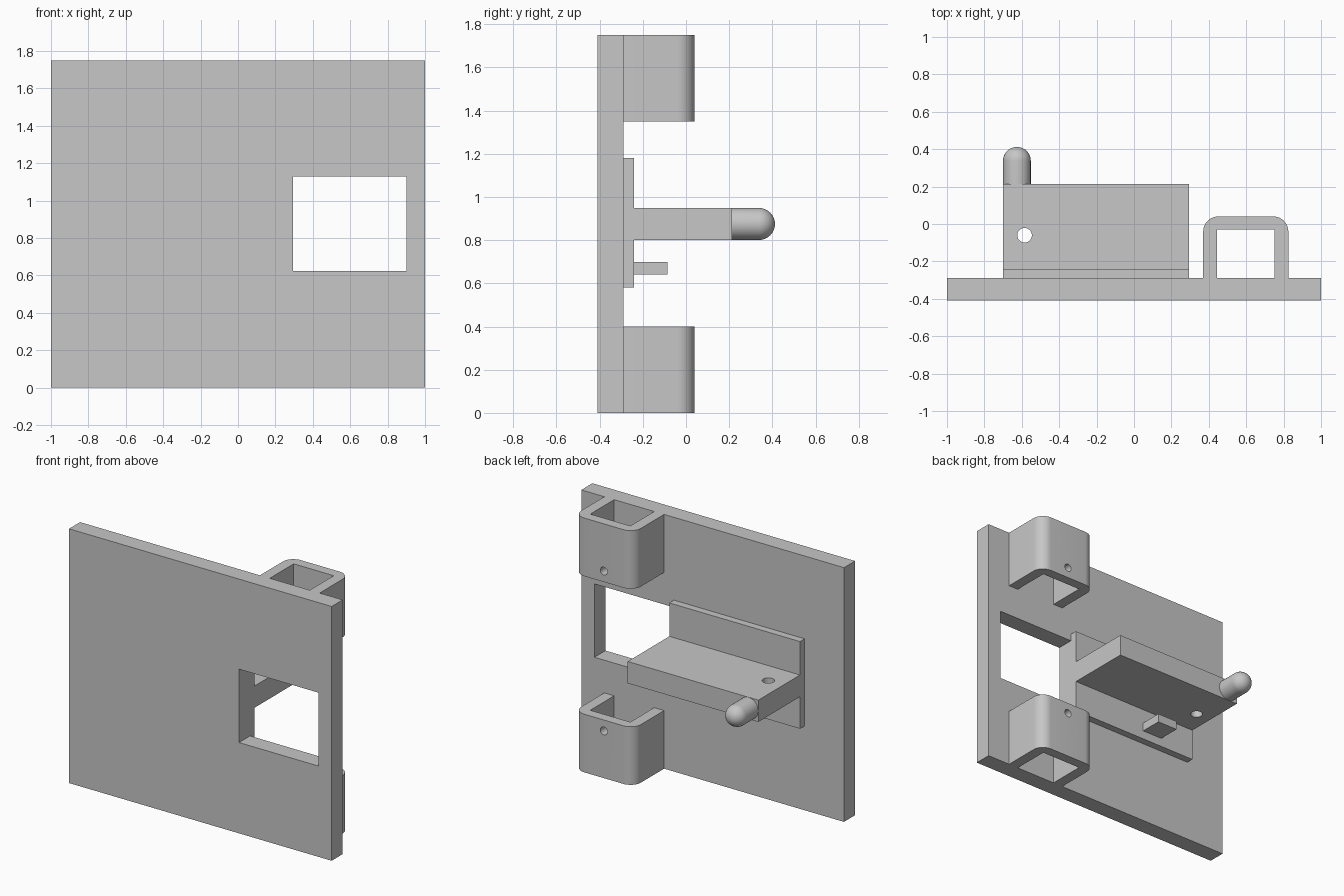
import bpy, bmesh
from math import pi, sin, cos, radians
from mathutils import Matrix, Vector

old = bpy.data.objects.get("Cube")
if old:
    bpy.data.objects.remove(old, do_unlink=True)

GREY = (0.57, 0.57, 0.57, 1)
grey = bpy.data.materials.new("plain_grey")
grey.use_nodes = True
grey.diffuse_color = GREY
grey.node_tree.nodes["Principled BSDF"].inputs["Base Color"].default_value = GREY


def finish(name, bm):
    bmesh.ops.recalc_face_normals(bm, faces=bm.faces[:])
    mesh = bpy.data.meshes.new(name)
    bm.to_mesh(mesh)
    bm.free()
    mesh.materials.append(grey)
    obj = bpy.data.objects.new(name, mesh)
    bpy.context.collection.objects.link(obj)
    return obj


def activate(obj):
    bpy.ops.object.select_all(action='DESELECT')
    obj.select_set(True)
    bpy.context.view_layer.objects.active = obj


def smooth(obj):
    activate(obj)
    bpy.ops.object.shade_smooth_by_angle(angle=radians(35))


def box(name, x, y, z):
    bm = bmesh.new()
    size = Matrix.Diagonal((x[1] - x[0], y[1] - y[0], z[1] - z[0], 1))
    centre = Vector((sum(x), sum(y), sum(z))) / 2
    bmesh.ops.create_cube(bm, size=1, matrix=Matrix.Translation(centre) @ size)
    return finish(name, bm)


def rod(name, centre, radius, depth, axis):
    bm = bmesh.new()
    turn = Matrix.Rotation(pi / 2, 4, 'X') if axis == 'Y' else Matrix()
    bmesh.ops.create_cone(bm, cap_ends=True, segments=32, radius1=radius, radius2=radius,
                          depth=depth, matrix=Matrix.Translation(centre) @ turn)
    return finish(name, bm)


def cut(obj, cutter):
    cutter.hide_render = True
    mod = obj.modifiers.new("cut", 'BOOLEAN')
    mod.operation = 'DIFFERENCE'
    mod.solver = 'EXACT'
    mod.object = cutter
    activate(obj)
    bpy.ops.object.modifier_apply(modifier=mod.name)
    bpy.data.objects.remove(cutter, do_unlink=True)


BACK = -0.29   # rear face of the panel

# Panel with its window
panel = box("panel", (-1, 1), (-0.41, BACK), (0, 1.75))
cut(panel, box("window_cutter", (0.295, 0.9), (-0.6, -0.1), (0.625, 1.13)))


# U-shaped brackets with rounded outer corners and a pin hole
def bracket(name, low, high, hole_z):
    left, right, back, r = 0.37, 0.825, 0.04, 0.08
    outline = [(0.445, BACK), (left, BACK)]
    for cx, start in ((left + r, pi), (right - r, pi / 2)):
        for i in range(13):
            a = start - i * pi / 24
            outline.append((cx + r * cos(a), back - r + r * sin(a)))
    outline += [(right, BACK), (0.75, BACK), (0.75, -0.03), (0.445, -0.03)]
    bm = bmesh.new()
    face = bm.faces.new([bm.verts.new((x, y, low)) for x, y in outline])
    up = bmesh.ops.extrude_face_region(bm, geom=[face])["geom"]
    bmesh.ops.translate(bm, vec=(0, 0, high - low),
                        verts=[v for v in up if isinstance(v, bmesh.types.BMVert)])
    obj = finish(name, bm)
    cut(obj, rod("pin_cutter", (0.5975, 0, hole_z), 0.027, 0.2, 'Y'))
    smooth(obj)


bracket("lower_bracket", 0, 0.4, 0.325)
bracket("upper_bracket", 1.35, 1.75, 1.425)

# Mounting plate, shelf with a drilled hole, and small stop block
SPAN = (-0.7, 0.295)
box("mounting_plate", SPAN, (BACK, -0.24), (0.58, 1.18))
shelf = box("shelf", SPAN, (-0.24, 0.213), (0.8, 0.95))
cut(shelf, rod("shelf_hole_cutter", (-0.585, -0.06, 0.875), 0.039, 0.5, 'Z'))
smooth(shelf)
box("stop_block", (-0.435, -0.28), (-0.24, -0.085), (0.64, 0.7))

# Round-ended peg, turned from a profile
R = 0.074
bm = bmesh.new()
profile = [(0, 0.21), (R, 0.21)]
profile += [(R * cos(i * pi / 24), 0.412 - R + R * sin(i * pi / 24)) for i in range(13)]
verts = [bm.verts.new((r, y, 0)) for r, y in profile]
edges = [bm.edges.new(pair) for pair in zip(verts, verts[1:])]
bmesh.ops.spin(bm, geom=verts + edges, cent=(0, 0, 0), axis=(0, 1, 0),
               angle=2 * pi, steps=32, use_duplicate=False)
bmesh.ops.remove_doubles(bm, verts=bm.verts[:], dist=0.0005)
bmesh.ops.translate(bm, verts=bm.verts[:], vec=(-0.626, 0, 0.875))
smooth(finish("peg", bm))
